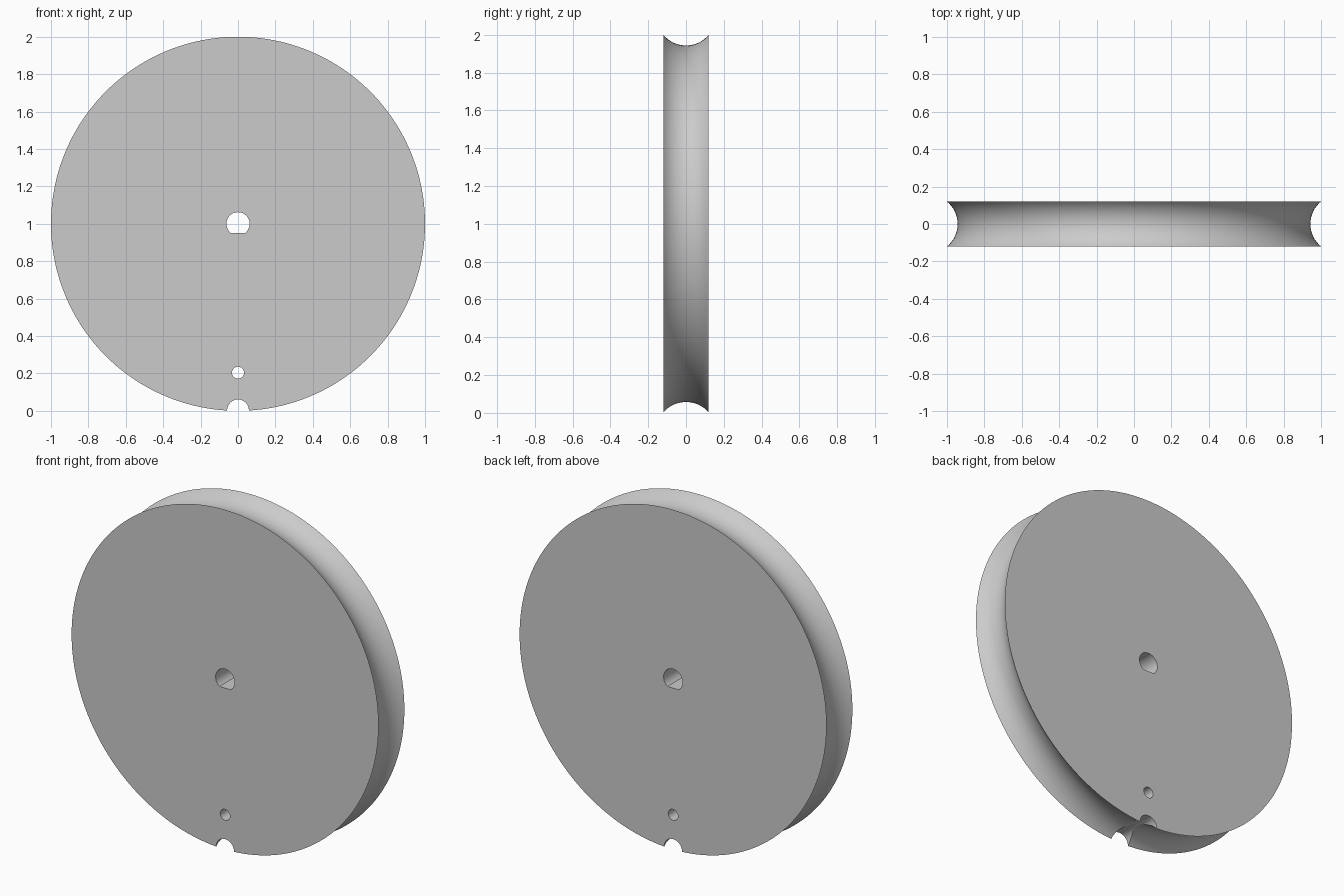
import bpy, bmesh, math

if "Cube" in bpy.data.objects:
    bpy.data.objects.remove(bpy.data.objects["Cube"])

HALF = 0.12           # half thickness
DEPTH = 0.057         # groove depth
R_GROOVE = (HALF**2 + DEPTH**2) / (2 * DEPTH)

grey = bpy.data.materials.new("plain grey")
grey.diffuse_color = (0.6, 0.6, 0.6, 1)
grey.use_nodes = True
grey.node_tree.nodes["Principled BSDF"].inputs["Base Color"].default_value = grey.diffuse_color


def mesh_object(name, bm):
    bmesh.ops.recalc_face_normals(bm, faces=bm.faces)
    me = bpy.data.meshes.new(name)
    bm.to_mesh(me)
    bm.free()
    me.materials.append(grey)
    ob = bpy.data.objects.new(name, me)
    bpy.context.collection.objects.link(ob)
    return ob


def wheel(segments=192, steps=16):
    """Disc with a round groove around the rim."""
    a0 = math.asin(HALF / R_GROOVE)
    bm = bmesh.new()
    rings = []
    for i in range(steps + 1):
        a = -a0 + 2 * a0 * i / steps
        y = R_GROOVE * math.sin(a)
        r = 1 - DEPTH + R_GROOVE * (1 - math.cos(a))
        rings.append([bm.verts.new((r * math.cos(t), y, 1 + r * math.sin(t)))
                      for t in (math.tau * k / segments for k in range(segments))])
    for lo, hi in zip(rings, rings[1:]):
        for k in range(segments):
            n = (k + 1) % segments
            bm.faces.new((lo[k], lo[n], hi[n], hi[k]))
    bm.faces.new(rings[0])
    bm.faces.new(rings[-1])
    return mesh_object("pulley_wheel", bm)


def hole_cutter(name, z, r, flat=None, segments=48):
    """Prism along y; flat is the height of a straight lower side."""
    start, span = 0, math.tau
    if flat is not None:
        start = math.asin(flat / r)
        span = math.pi - 2 * start
    n = segments if flat is None else segments + 1
    bm = bmesh.new()
    ring = [bm.verts.new((r * math.cos(start + span * k / segments), -0.3,
                          z + r * math.sin(start + span * k / segments)))
            for k in range(n)]
    face = bm.faces.new(ring)
    ext = bmesh.ops.extrude_face_region(bm, geom=[face])["geom"]
    bmesh.ops.translate(bm, vec=(0, 0.6, 0),
                        verts=[v for v in ext if isinstance(v, bmesh.types.BMVert)])
    ob = mesh_object(name, bm)
    ob.hide_render = True
    return ob


pulley = wheel()
cutters = [
    hole_cutter("shaft_hole", 1.0, 0.062, flat=-0.05),   # D-shaped bore
    hole_cutter("cord_hole", 0.204, 0.032),              # small through hole
    hole_cutter("rim_notch", 0.003, 0.058),              # notch in the rim
]

bpy.context.view_layer.objects.active = pulley
pulley.select_set(True)
for c in cutters:
    m = pulley.modifiers.new(c.name, "BOOLEAN")
    m.operation, m.solver, m.object = "DIFFERENCE", "EXACT", c
    bpy.ops.object.modifier_apply(modifier=m.name)
    bpy.data.objects.remove(c)

bpy.ops.object.shade_smooth_by_angle(angle=math.radians(30))
